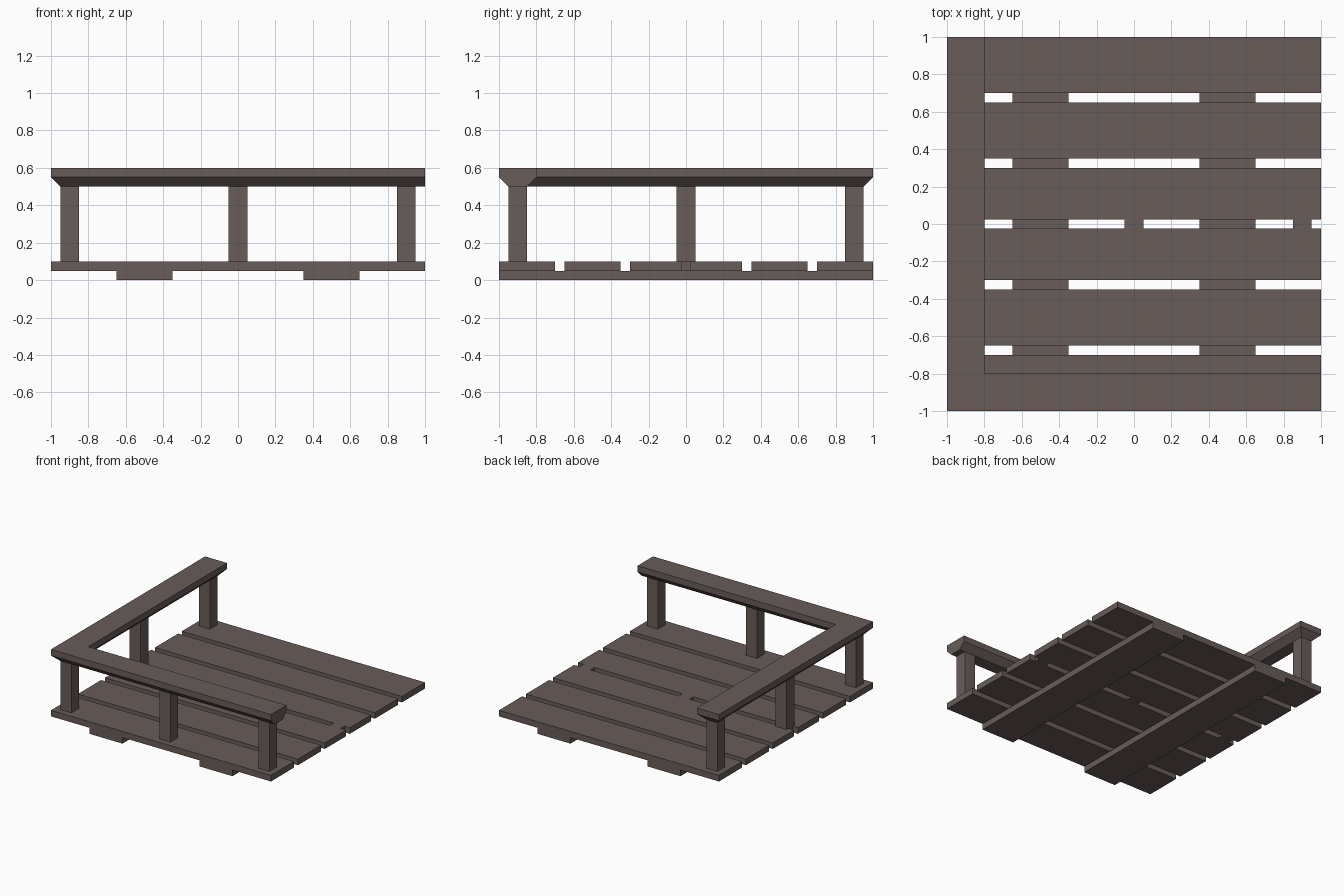
import bpy, bmesh

if "Cube" in bpy.data.objects:
    bpy.data.objects.remove(bpy.data.objects["Cube"])

wood = bpy.data.materials.new("dark_wood")
wood.diffuse_color = (0.138, 0.107, 0.098, 1)
wood.use_nodes = True
wood.node_tree.nodes["Principled BSDF"].inputs["Base Color"].default_value = wood.diffuse_color


def add_mesh(name, bm):
    bmesh.ops.recalc_face_normals(bm, faces=bm.faces)
    me = bpy.data.meshes.new(name)
    bm.to_mesh(me)
    bm.free()
    me.materials.append(wood)
    ob = bpy.data.objects.new(name, me)
    bpy.context.collection.objects.link(ob)
    return ob


def box(name, x, y, z):
    bm = bmesh.new()
    bmesh.ops.create_cube(bm, size=1)
    for v in bm.verts:
        v.co = [a + (b - a) * (c + 0.5) for (a, b), c in zip((x, y, z), v.co)]
    return add_mesh(name, bm)


# Two bearers under the deck
for s in (-1, 1):
    box("bearer", (s * 0.5 - 0.15, s * 0.5 + 0.15), (-1, 1), (0, 0.05))

# Six deck planks, mirrored front to back
for a, b in ((0.025, 0.3), (0.35, 0.65), (0.7, 1)):
    box("deck_plank", (-1, 1), (a, b), (0.05, 0.1))
    box("deck_plank", (-1, 1), (-b, -a), (0.05, 0.1))

# Spacer blocks in the middle gap
for x in (-0.9, 0, 0.9):
    box("plank_spacer", (x - 0.05, x + 0.05), (-0.025, 0.025), (0.05, 0.1))

# Railing posts along the front and left sides
for x, y in ((-0.9, -0.9), (0, -0.9), (0.9, -0.9), (-0.9, 0), (-0.9, 0.9)):
    box("railing_post", (x - 0.05, x + 0.05), (y - 0.05, y + 0.05), (0.1, 0.5))

# L-shaped handrail with a chamfered underside
wide = [(-1, -1), (1, -1), (1, -0.8), (-0.8, -0.8), (-0.8, 1), (-1, 1)]
narrow = [(-0.95, -0.95), (1, -0.95), (1, -0.85), (-0.85, -0.85), (-0.85, 0.95), (-0.95, 0.95)]
bm = bmesh.new()
rings = [[bm.verts.new((x, y, z)) for x, y in outline]
         for outline, z in ((narrow, 0.5), (wide, 0.55), (wide, 0.6))]
for lo, hi in zip(rings, rings[1:]):
    for i in range(6):
        j = (i + 1) % 6
        bm.faces.new((lo[i], lo[j], hi[j], hi[i]))
bm.faces.new(rings[0][::-1])
bm.faces.new(rings[-1])
add_mesh("handrail", bm)
